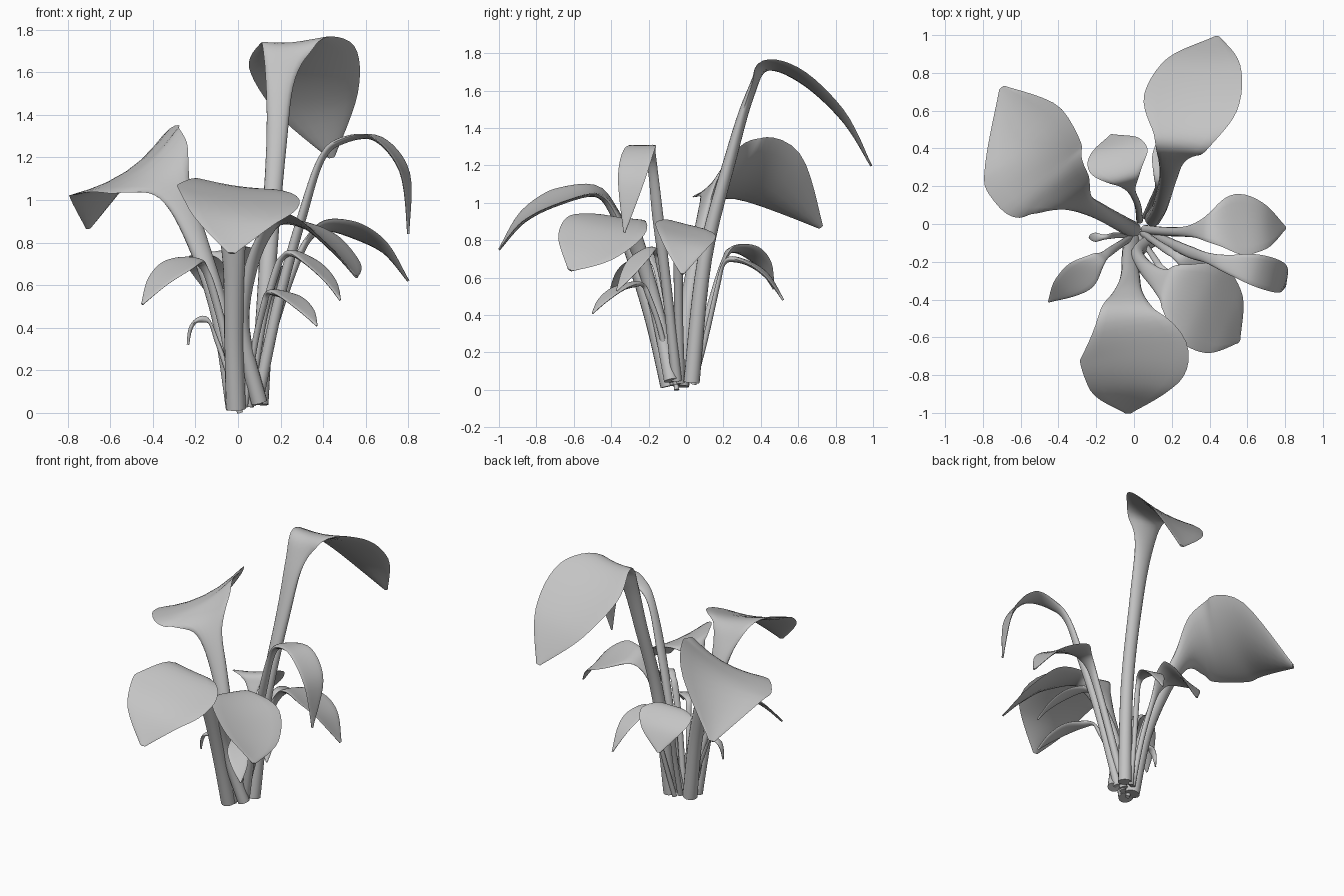
import bpy
import math
from mathutils import Vector

cube = bpy.data.objects.get("Cube")
if cube:
    bpy.data.objects.remove(cube, do_unlink=True)

# One plain colour for the whole plant
grey = bpy.data.materials.new("plain grey")
grey.use_nodes = True
tone = (0.55, 0.55, 0.55, 1)
grey.diffuse_color = tone
grey.node_tree.nodes["Principled BSDF"].inputs["Base Color"].default_value = tone

SIDES = 16
STEPS = 6


def spline(values, segment, t):
    """Catmull-Rom interpolation that works on numbers and vectors."""
    last = len(values) - 1
    a = values[max(segment - 1, 0)]
    b = values[segment]
    c = values[segment + 1]
    d = values[min(segment + 2, last)]
    return b + (c - a) * (t / 2) + (a * 2 - b * 5 + c * 4 - d) * (t * t / 2) \
        + (b * 3 - a - c * 3 + d) * (t ** 3 / 2)


def leaf(name, stem, blade, radius, width, side=None, cup=0.12, fold=0.56, late=0.74):
    """Sweep an oval along four stem points and four blade points.
    The oval is round at the root and flattens into a thin, wide blade."""
    path = [Vector(p) for p in stem + blade]
    if side is None:
        reach = path[-1] - path[0]
        side = (reach.y, -reach.x, 0)
    side = Vector(side).normalized()
    neck = max(radius, width * 0.28)
    halves = [radius, radius * 0.95, radius * 1.1, neck,
              width * fold, width, width * late, width * 0.06]
    depths = [radius, radius * 0.9, radius * 0.75, radius * 0.55,
              0.016, 0.01, 0.009, 0.006]
    samples = [(s, i / STEPS) for s in range(len(path) - 1) for i in range(STEPS)]
    samples.append((len(path) - 2, 1.0))
    centres = [spline(path, s, t) for s, t in samples]

    verts, faces = [], []
    for i, (s, t) in enumerate(samples):
        tangent = centres[min(i + 1, len(centres) - 1)] - centres[max(i - 1, 0)]
        tangent.normalize()
        across = (side - tangent * side.dot(tangent)).normalized()
        normal = tangent.cross(across)
        if i == 0:
            facing = 1 if normal.dot(path[-1] - path[0]) < 0 else -1
        half = max(spline(halves, s, t), 0.004)
        depth = max(spline(depths, s, t), 0.004)
        # The flat part is slightly hollow along its middle
        hollow = cup * max(half - depth, 0)
        for k in range(SIDES):
            angle = math.tau * k / SIDES
            x, y = math.cos(angle), math.sin(angle)
            verts.append(centres[i] + across * (half * x)
                         + normal * (depth * y + facing * hollow * (x * x - 0.5)))
    for i in range(len(samples) - 1):
        for k in range(SIDES):
            n = (k + 1) % SIDES
            a, b = i * SIDES, (i + 1) * SIDES
            faces.append((a + k, a + n, b + n, b + k))
    faces.append(tuple(reversed(range(SIDES))))
    faces.append(tuple(range(len(verts) - SIDES, len(verts))))

    mesh = bpy.data.meshes.new(name)
    mesh.from_pydata(verts, [], faces)
    mesh.materials.append(grey)
    obj = bpy.data.objects.new(name, mesh)
    bpy.context.collection.objects.link(obj)
    bpy.ops.object.select_all(action="DESELECT")
    obj.select_set(True)
    bpy.context.view_layer.objects.active = obj
    bpy.ops.object.shade_smooth_by_angle(angle=math.radians(50))


# Large leaves
leaf("front_leaf",
     [(-.01, -.09, .02), (-.02, -.17, .35), (-.02, -.28, .7), (-.03, -.37, .93)],
     [(-.03, -.48, 1.06), (0, -.69, 1.02), (-.02, -.87, .92), (-.03, -1, .75)],
     .047, .29, (1, 0, -.15))
leaf("tall_back_leaf",
     [(.1, .03, .04), (.14, .1, .7), (.18, .24, 1.25), (.2, .34, 1.58)],
     [(.24, .43, 1.73), (.3, .63, 1.66), (.37, .85, 1.45), (.44, .99, 1.2)],
     .043, .255, (1, 0, .1), late=.78)
leaf("left_back_leaf",
     [(-.01, -.03, .02), (-.08, .01, .45), (-.19, .07, .8), (-.3, .12, 1.04)],
     [(-.39, .17, 1.14), (-.48, .25, 1.165), (-.57, .43, 1.12), (-.7, .72, .87)],
     .047, .31, (.21, .12, .14), cup=.2, fold=.7, late=.95)
leaf("front_right_leaf",
     [(.1, -.08, .05), (.02, -.15, .4), (.06, -.23, .68), (.14, -.3, .86)],
     [(.21, -.33, .91), (.35, -.42, .87), (.48, -.53, .75), (.555, -.62, .64)],
     .038, .235, (.08, .23, -.03), late=.78)

# Medium leaves
leaf("right_leaf",
     [(.06, -.03, .04), (.17, -.04, .42), (.27, -.04, .7), (.34, -.03, .83)],
     [(.42, -.02, .88), (.55, -.005, .85), (.69, -.01, .77), (.8, -.02, .62)],
     .025, .165, (0, 1, -.25))
leaf("arched_right_leaf",
     [(.09, -.05, .05), (.19, -.1, .52), (.3, -.15, .92), (.39, -.18, 1.19)],
     [(.49, -.21, 1.28), (.65, -.245, 1.29), (.78, -.29, 1.13), (.8, -.33, .84)],
     .028, .085, (.3, 1, 0), late=.9)
leaf("back_leaf",
     [(.03, .02, .04), (.02, .1, .35), (-.01, .17, .6), (-.03, .21, .71)],
     [(-.05, .25, .755), (-.08, .33, .74), (-.1, .41, .67), (-.12, .47, .54)],
     .018, .165, (1, .25, .15), late=.8)
leaf("left_front_leaf",
     [(-.01, -.07, .03), (-.06, -.1, .35), (-.12, -.14, .58), (-.16, -.17, .68)],
     [(-.2, -.2, .715), (-.28, -.27, .69), (-.37, -.34, .62), (-.45, -.41, .51)],
     .02, .09, (.6, -.5, -.15))

# Small leaves
leaf("lower_right_leaf",
     [(.03, -.07, .03), (.08, -.14, .33), (.12, -.2, .5), (.14, -.23, .56)],
     [(.18, -.28, .565), (.25, -.36, .54), (.32, -.44, .48), (.37, -.5, .41)],
     .016, .065)
leaf("middle_right_leaf",
     [(.05, -.05, .03), (.12, -.1, .45), (.18, -.14, .67), (.21, -.16, .73)],
     [(.26, -.19, .75), (.35, -.25, .7), (.43, -.31, .62), (.48, -.37, .53)],
     .02, .065)
leaf("small_back_leaf",
     [(.06, .04, .03), (.09, .11, .3), (.12, .17, .56), (.13, .2, .67)],
     [(.14, .25, .7), (.16, .35, .67), (.18, .44, .6), (.2, .52, .48)],
     .016, .065)
leaf("left_curled_leaf",
     [(.01, -.05, 0), (-.05, -.06, .2), (-.1, -.06, .34), (-.13, -.065, .42)],
     [(-.16, -.07, .44), (-.2, -.07, .43), (-.225, -.07, .39), (-.235, -.07, .32)],
     .014, .024)
